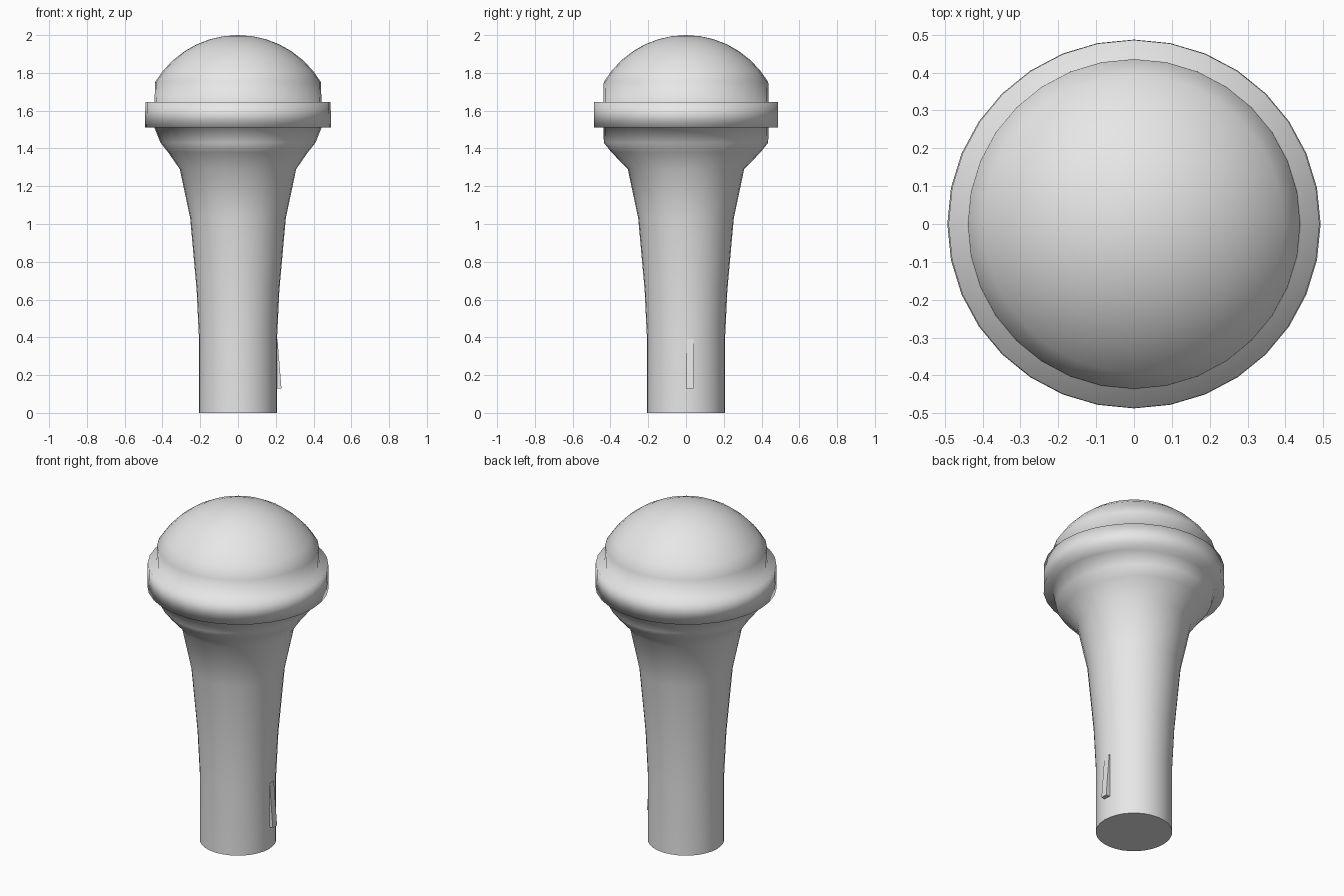
import bpy, bmesh, math
from math import cos, sin, tau, radians

cube = bpy.data.objects.get("Cube")
if cube:
    bpy.data.objects.remove(cube, do_unlink=True)

# Single plain grey
grey = bpy.data.materials.new("light_grey")
grey.use_nodes = True
grey.diffuse_color = (0.8, 0.8, 0.8, 1)
grey.node_tree.nodes["Principled BSDF"].inputs["Base Color"].default_value = (0.8, 0.8, 0.8, 1)

SIDES = 32


def finish(name, bm):
    bmesh.ops.recalc_face_normals(bm, faces=bm.faces)
    mesh = bpy.data.meshes.new(name)
    bm.to_mesh(mesh)
    bm.free()
    mesh.materials.append(grey)
    obj = bpy.data.objects.new(name, mesh)
    bpy.context.collection.objects.link(obj)
    return obj


def lathe(name, profile):
    """Closed-bottom lathe; each row is (x radius, y radius, z), topped by a pole."""
    bm = bmesh.new()
    rings = [[bm.verts.new((rx * cos(tau * i / SIDES), ry * sin(tau * i / SIDES), z))
              for i in range(SIDES)] for rx, ry, z in profile[:-1]]
    for low, high in zip(rings, rings[1:]):
        for i in range(SIDES):
            j = (i + 1) % SIDES
            bm.faces.new((low[i], low[j], high[j], high[i]))
    pole = bm.verts.new((0, 0, profile[-1][2]))
    for i in range(SIDES):
        bm.faces.new((rings[-1][i], rings[-1][(i + 1) % SIDES], pole))
    for f in bm.faces:
        f.smooth = True
    # Flat end cap with a crisp rim
    base = bm.faces.new(rings[0][::-1])
    for e in base.edges:
        e.smooth = False
    return finish(name, bm)


# Handle, flared cup, collar band
body = [
    (0.207, 0.207, 0), (0.207, 0.207, 0.4), (0.219, 0.219, 0.65),
    (0.253, 0.253, 1.03), (0.308, 0.308, 1.29),
    (0.37, 0.395, 1.38), (0.41, 0.435, 1.43), (0.442, 0.437, 1.51),
    (0.493, 0.487, 1.51), (0.49, 0.486, 1.647), (0.442, 0.437, 1.647),
]
# Domed head as a spherical cap
R, START, STEPS = 0.512, 31, 7
for k in range(STEPS + 1):
    t = radians(START + (90 - START) * k / STEPS)
    body.append((R * cos(t), R * cos(t) * 0.992, 2 - R + R * sin(t)))
lathe("microphone_body", body)

# Wedge-shaped switch on the left side of the handle
bm = bmesh.new()
section = [(0.19, 0.13), (0.23, 0.13), (0.209, 0.39), (0.19, 0.39)]
face = bm.faces.new([bm.verts.new((x, 0, z)) for x, z in section])
ext = bmesh.ops.extrude_face_region(bm, geom=[face])
bmesh.ops.translate(bm, vec=(0, 0.04, 0),
                    verts=[g for g in ext["geom"] if isinstance(g, bmesh.types.BMVert)])
finish("switch", bm)
